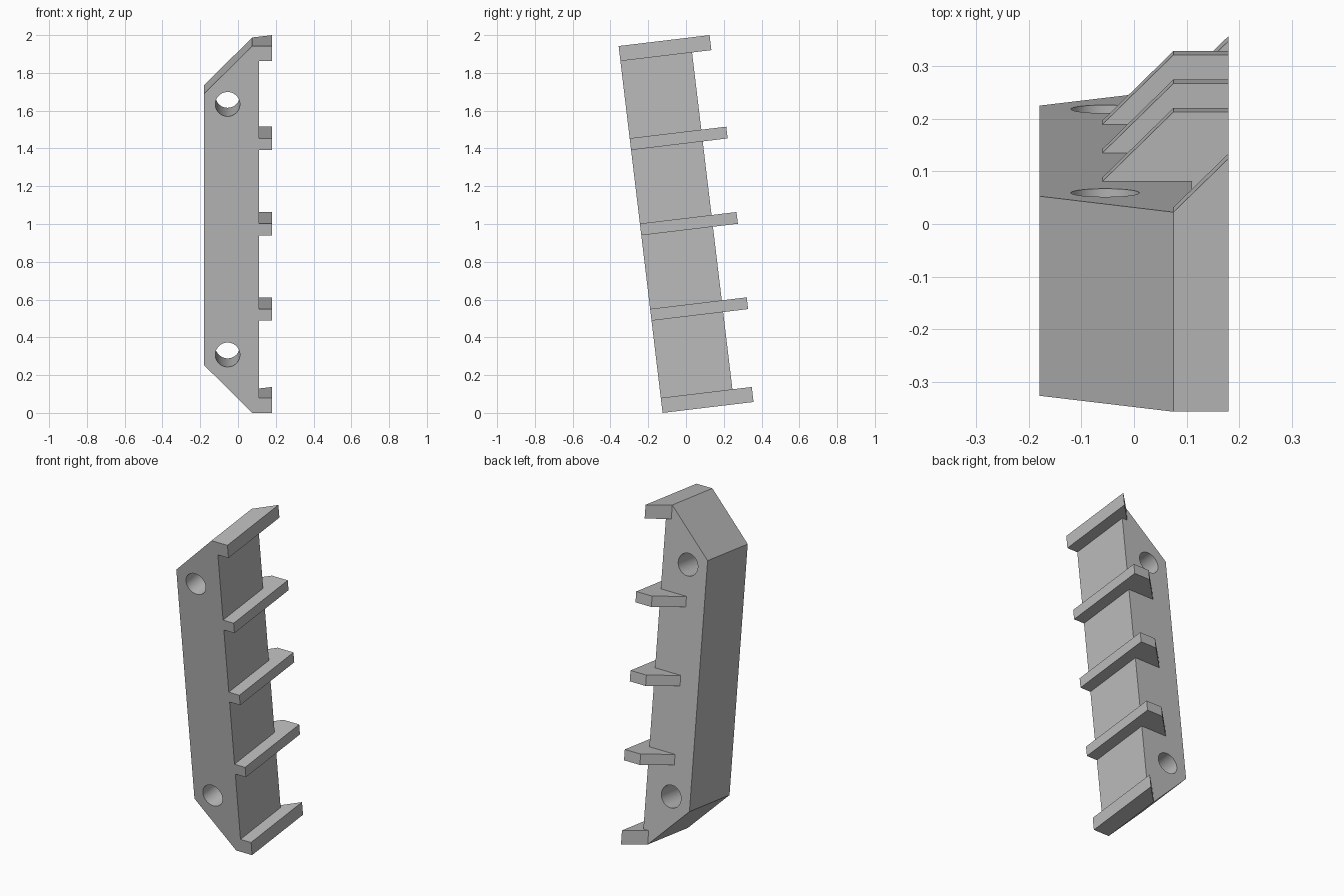
import bpy
import bmesh
import math

cube = bpy.data.objects.get("Cube")
if cube:
    bpy.data.objects.remove(cube, do_unlink=True)

grey = bpy.data.materials.new("plain_grey")
grey.use_nodes = True
COLOR = (0.5, 0.5, 0.5, 1.0)
grey.diffuse_color = COLOR
grey.node_tree.nodes["Principled BSDF"].inputs["Base Color"].default_value = COLOR

TILT = math.asin(0.119)      # whole bracket leans back
Y0 = -0.124
LENGTH = 1.956
DEPTH = 0.382                # body depth
LEFT, RIGHT, TIP = -0.18, 0.11, 0.18
BEVEL_X = 0.075


def prism(name, points, extrude):
    """Extrude a flat outline of 3D points along a vector."""
    bm = bmesh.new()
    face = bm.faces.new([bm.verts.new(p) for p in points])
    ext = bmesh.ops.extrude_face_region(bm, geom=[face])
    verts = [g for g in ext["geom"] if isinstance(g, bmesh.types.BMVert)]
    bmesh.ops.translate(bm, verts=verts, vec=extrude)
    bmesh.ops.recalc_face_normals(bm, faces=bm.faces[:])
    mesh = bpy.data.meshes.new(name)
    bm.to_mesh(mesh)
    bm.free()
    mesh.materials.append(grey)
    obj = bpy.data.objects.new(name, mesh)
    bpy.context.collection.objects.link(obj)
    obj.rotation_euler = (TILT, 0, 0)
    obj.location = (0, Y0, 0)
    return obj


# Body: bar with two sloped corners
slope = BEVEL_X - LEFT
outline = [(LEFT, slope), (BEVEL_X, 0), (RIGHT, 0), (RIGHT, LENGTH),
           (BEVEL_X, LENGTH), (LEFT, LENGTH - slope)]
body = prism("body", [(x, 0, z) for x, z in outline], (0, DEPTH, 0))

# Screw holes through the body
for z in (0.31, LENGTH - 0.31):
    ring = [(-0.055 + 0.065 * math.cos(a), -0.1, z + 0.065 * math.sin(a))
            for a in (math.tau * i / 48 for i in range(48))]
    cutter = prism("hole_cutter", ring, (0, DEPTH + 0.2, 0))
    cutter.hide_render = True
    mod = body.modifiers.new("hole", "BOOLEAN")
    mod.operation = "DIFFERENCE"
    mod.solver = "EXACT"
    mod.object = cutter
    bpy.context.view_layer.objects.active = body
    bpy.ops.object.modifier_apply(modifier=mod.name)
    bpy.data.objects.remove(cutter, do_unlink=True)

bpy.ops.object.select_all(action="DESELECT")
body.select_set(True)
bpy.context.view_layer.objects.active = body
bpy.ops.object.shade_smooth_by_angle(angle=math.radians(30))

# Middle teeth: strip along the side with a hooked wedge at the back
hook = [(RIGHT, 0), (TIP, 0), (TIP, 0.515), (BEVEL_X, 0.515),
        (-0.06, DEPTH), (RIGHT, DEPTH)]
THICK = 0.0625
for label, offset in (("lower", -0.455), ("middle", 0), ("upper", 0.455)):
    z = LENGTH / 2 + offset - THICK / 2
    prism(label + "_tooth", [(x, y, z) for x, y in hook], (0, 0, THICK))

# End teeth: strip with a slanted back end
end = [(RIGHT, 0), (TIP, 0), (TIP, 0.485), (BEVEL_X, DEPTH), (RIGHT, DEPTH)]
for label, z in (("bottom", 0), ("top", LENGTH - 0.08)):
    prism(label + "_end_tooth", [(x, y, z) for x, y in end], (0, 0, 0.08))
